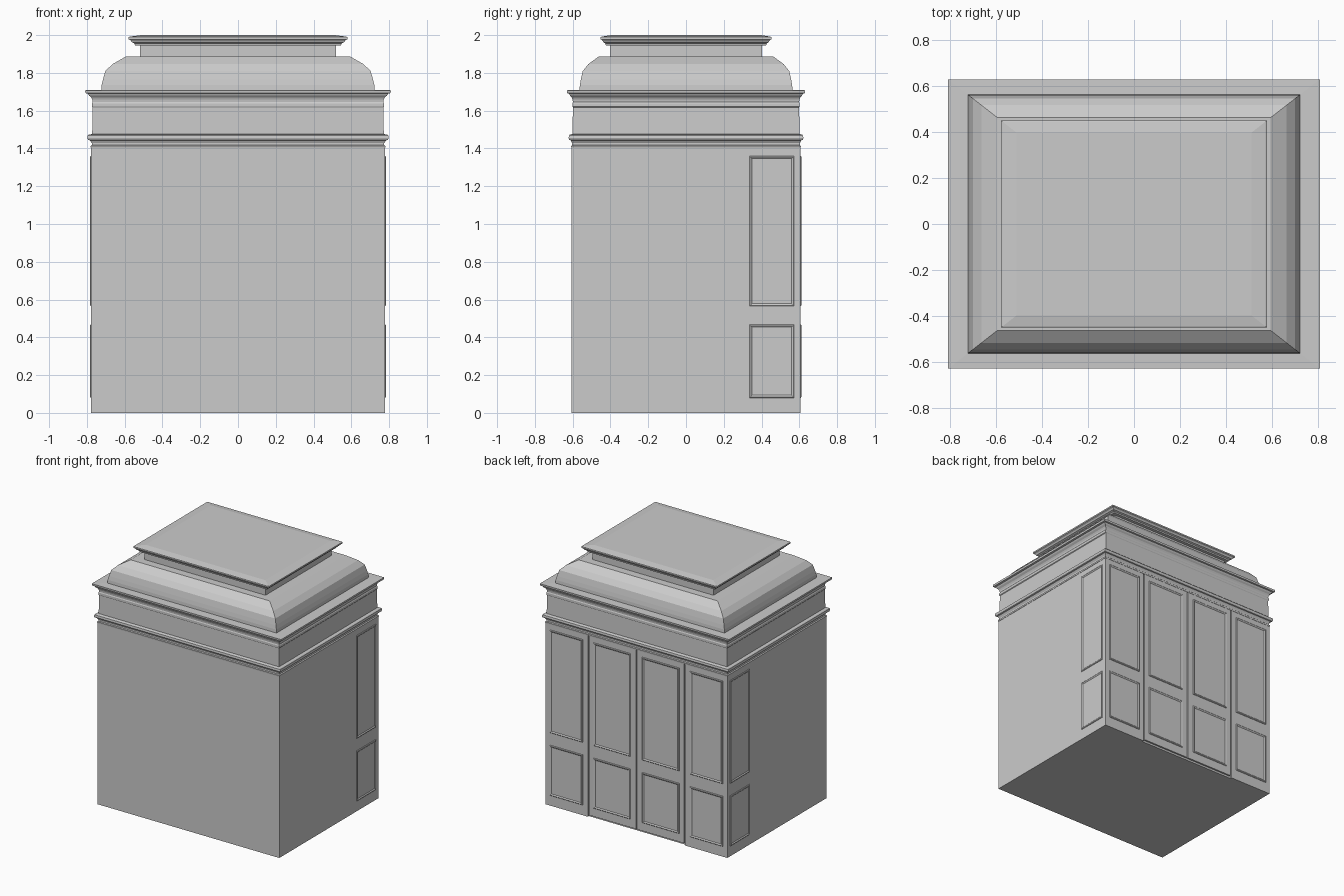
import bpy, bmesh
from math import radians

if "Cube" in bpy.data.objects:
    bpy.data.objects.remove(bpy.data.objects["Cube"])

RATIO = 0.605 / 0.777          # depth to width of every horizontal section


def loft(name, rings, loc=(0, 0, 0), rot=(0, 0, 0)):
    """Stack rectangular rings (half x, half y, z) into a closed solid."""
    bm = bmesh.new()
    loops = [[bm.verts.new((sx * a, sy * b, z)) for sx, sy in ((-1, -1), (1, -1), (1, 1), (-1, 1))]
             for a, b, z in rings]
    for lo, hi in zip(loops, loops[1:]):
        for i in range(4):
            j = (i + 1) % 4
            bm.faces.new((lo[i], lo[j], hi[j], hi[i]))
    bm.faces.new(loops[0][::-1])
    bm.faces.new(loops[-1])
    me = bpy.data.meshes.new(name)
    bm.to_mesh(me)
    bm.free()
    ob = bpy.data.objects.new(name, me)
    ob.location, ob.rotation_euler = loc, rot
    bpy.context.collection.objects.link(ob)
    return ob


def tier(name, profile):
    return loft(name, [(x, x * RATIO, z) for x, z in profile])


def box(name, x0, x1, y0, y1, z0, z1):
    a, b = (x1 - x0) / 2, (y1 - y0) / 2
    return loft(name, [(a, b, z0), (a, b, z1)], loc=((x0 + x1) / 2, (y0 + y1) / 2, 0))


def panel(name, u0, u1, z0, z1, loc, angle):
    """Raised moulding frame on a vertical wall."""
    a, b = (u1 - u0) / 2, (z1 - z0) / 2
    loft(name, [(a, b, -0.002), (a, b, 0.003), (a - .004, b - .004, .006),
                (a - .009, b - .009, .005), (a - .014, b - .014, .001)],
         loc=(loc[0], loc[1], (z0 + z1) / 2), rot=(radians(90), 0, radians(angle)))


# main case and the four back leaves separated by narrow joints
W, D, FACE = 0.777, 0.605, 0.592
box("case_body", -W, W, -D, FACE, 0, 1.41)
for s in (-1, 1):
    for part, a, b, z0 in (("door_leaf", 0.003, 0.406, 0.015), ("outer_stile", 0.416, W, 0)):
        x0, x1 = sorted((s * a, s * b))
        box(part, x0, x1, FACE, D, z0, 1.405)

# panel mouldings, tall above and short below
HEIGHTS = (("upper_panel", 0.565, 1.36), ("lower_panel", 0.08, 0.468))
for name, z0, z1 in HEIGHTS:
    for s in (-1, 1):
        for u0, u1 in ((0.05, 0.366), (0.46, 0.74)):
            panel("back_" + name, u0, u1, z0, z1, (s * (u0 + u1) / 2, D), 180)
        panel("side_" + name, 0.336, 0.572, z0, z1, (s * W, 0.454), s * 90)

# entablature: architrave bead, frieze and cornice
tier("entablature", [
    (0.770, 1.40), (0.779, 1.402), (0.781, 1.413), (0.774, 1.418), (0.774, 1.428),
    (0.780, 1.437), (0.784, 1.443), (0.794, 1.446), (0.798, 1.455), (0.796, 1.468),
    (0.790, 1.473), (0.772, 1.476), (0.769, 1.617), (0.773, 1.622), (0.773, 1.638),
    (0.769, 1.645), (0.771, 1.658), (0.777, 1.670), (0.789, 1.680), (0.795, 1.690),
    (0.808, 1.693), (0.810, 1.708), (0.720, 1.710)])

# faceted hipped dome
tier("dome", [(0.724, 1.705), (0.722, 1.735), (0.715, 1.765), (0.702, 1.810),
              (0.665, 1.846), (0.595, 1.886)])

# neck and crowning slab
tier("neck", [(0.518, 1.88), (0.518, 1.955)])
tier("crown_slab", [(0.518, 1.944), (0.545, 1.946), (0.548, 1.956), (0.562, 1.962),
                    (0.568, 1.972), (0.580, 1.978), (0.580, 1.989), (0.574, 1.992),
                    (0.512, 2.0)])
